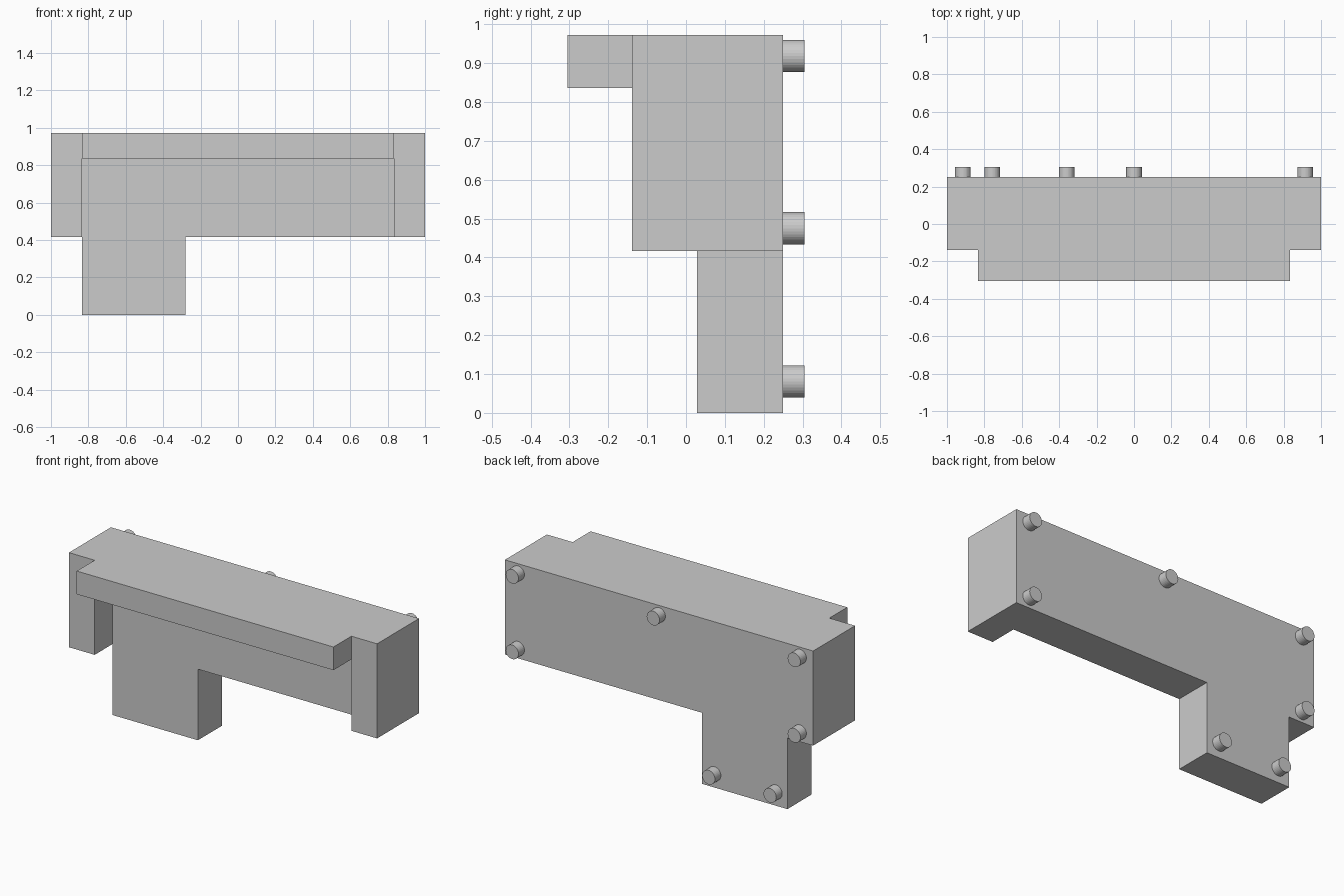
import bpy, bmesh
from math import radians

if "Cube" in bpy.data.objects:
    bpy.data.objects.remove(bpy.data.objects["Cube"])

BASE = 0.25      # plane of the sofa underside (model lies on its back, legs toward +y)
TOP = 0.972      # plane of the sofa rear
MID = 0.417      # front edge of the seat


def extrude_profile(name, profile, y0, y1):
    """Extrude an (x, z) outline from y0 to y1."""
    bm = bmesh.new()
    face = bm.faces.new([bm.verts.new((x, y0, z)) for x, z in profile])
    ext = bmesh.ops.extrude_face_region(bm, geom=[face])
    verts = [g for g in ext["geom"] if isinstance(g, bmesh.types.BMVert)]
    bmesh.ops.translate(bm, verts=verts, vec=(0, y1 - y0, 0))
    bmesh.ops.recalc_face_normals(bm, faces=bm.faces[:])
    mesh = bpy.data.meshes.new(name)
    bm.to_mesh(mesh)
    bm.free()
    obj = bpy.data.objects.new(name, mesh)
    bpy.context.collection.objects.link(obj)
    return obj


def block(name, x0, x1, y0, y1, z0, z1):
    return extrude_profile(name, [(x0, z0), (x1, z0), (x1, z1), (x0, z1)], y0, y1)


# L-shaped seat with chaise
BACK_Z = 0.836
extrude_profile("seat_with_chaise",
                [(-0.833, 0), (-0.28, 0), (-0.28, MID), (0.833, MID),
                 (0.833, BACK_Z), (-0.833, BACK_Z)], 0.028, BASE)

# Backrest
block("backrest", -0.833, 0.833, -0.305, BASE, BACK_Z, TOP)

# Arms
block("left_arm", -1, -0.833, -0.139, BASE, MID, TOP)
block("right_arm", 0.833, 1, -0.139, BASE, MID, TOP)

# Short round legs
legs = [(-0.915, 0.918), (0, 0.918), (0.915, 0.918),
        (-0.915, 0.475), (0.915, 0.475),
        (-0.758, 0.081), (-0.36, 0.081)]
for i, (x, z) in enumerate(legs, 1):
    bpy.ops.mesh.primitive_cylinder_add(
        vertices=32, radius=0.0415, depth=0.055,
        location=(x, BASE + 0.0275, z), rotation=(radians(90), 0, 0))
    bpy.context.object.name = f"leg_{i}"
